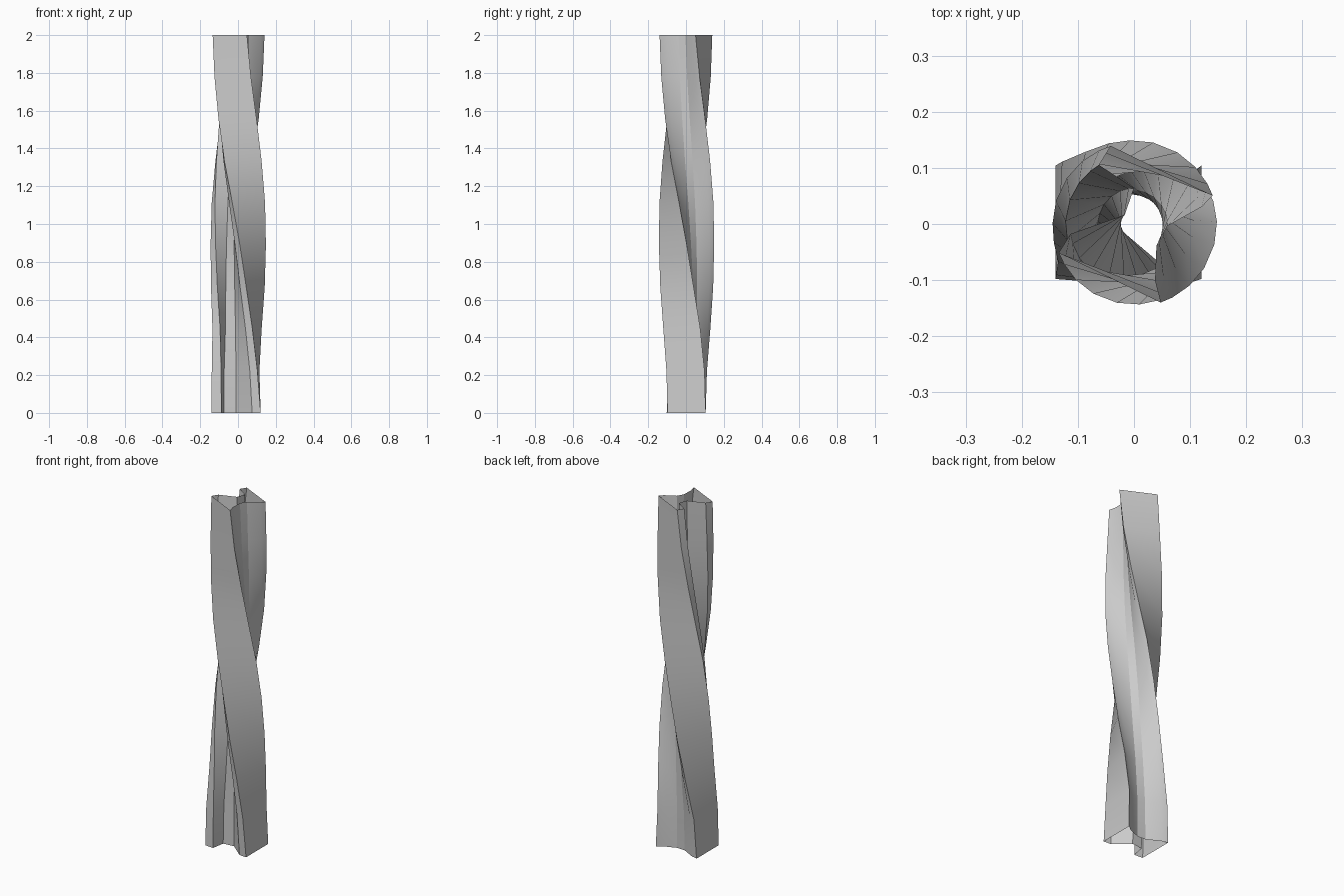
import bpy, bmesh, math

if "Cube" in bpy.data.objects:
    bpy.data.objects.remove(bpy.data.objects["Cube"])

# Rail-like cross-section: two flanges joined by a narrow web
PROFILE = [(.12, -.098), (.075, -.094), (-.01, -.022), (-.075, -.028),
           (-.088, -.102), (-.14, -.098), (-.14, .104), (-.105, .095), (-.03, .055),
           (.02, .053), (.085, .078), (.12, .104)]

# Twist angle, and flange distance (left and right), at ten evenly spaced rings
TWIST = [0, 3, 14, 29, 43, 59, 77, 93, 107, 116]
LEFT = [.14, .134, .115, .109] + [.107] * 6
RIGHT = [.12, .108, .103, .104] + [.105] * 6

bm = bmesh.new()
rings = []
for i, (deg, left, right) in enumerate(zip(TWIST, LEFT, RIGHT)):
    a = -math.radians(deg)
    ring = []
    for x, y in PROFILE:
        x *= left / .14 if x < 0 else right / .12
        ring.append(bm.verts.new((x * math.cos(a) - y * math.sin(a),
                                  x * math.sin(a) + y * math.cos(a),
                                  2 * i / (len(TWIST) - 1))))
    rings.append(ring)

# Skin between rings; both ends stay open
n = len(PROFILE)
for lower, upper in zip(rings, rings[1:]):
    for j in range(n):
        k = (j + 1) % n
        bm.faces.new((lower[j], upper[j], upper[k], lower[k]))
bmesh.ops.recalc_face_normals(bm, faces=bm.faces)

mesh = bpy.data.meshes.new("twisted_beam")
bm.to_mesh(mesh)
bm.free()
beam = bpy.data.objects.new("twisted_beam", mesh)
bpy.context.collection.objects.link(beam)
bpy.context.view_layer.objects.active = beam
beam.select_set(True)
bpy.ops.object.shade_smooth_by_angle(angle=math.radians(20))
